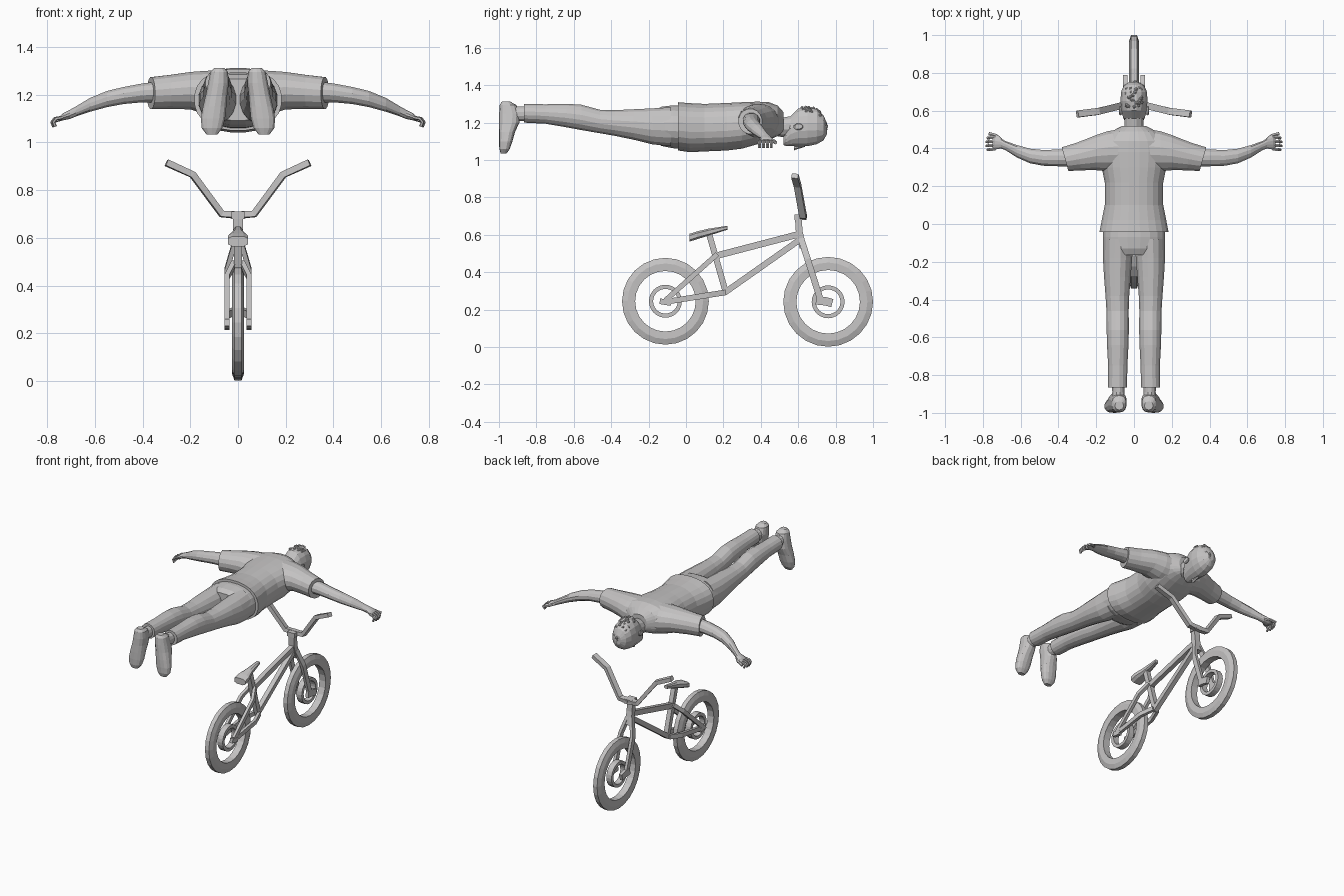
import bpy, bmesh, math, random
from mathutils import Vector

random.seed(4)
grey = bpy.data.materials.new("light_grey")
grey.diffuse_color = (0.56, 0.55, 0.55, 1)


def finish(name, bm, mirror=False):
    bmesh.ops.recalc_face_normals(bm, faces=bm.faces)
    me = bpy.data.meshes.new(name)
    bm.to_mesh(me)
    bm.free()
    me.materials.append(grey)
    ob = bpy.data.objects.new(name, me)
    bpy.context.collection.objects.link(ob)
    if mirror:
        mod = ob.modifiers.new("mirror", 'MIRROR')
        mod.use_mirror_merge = False
    return ob


def skin(bm, loops, cap=True, closed=False):
    rows = [[bm.verts.new(p) for p in loop] for loop in loops]
    n = len(rows[0])
    pairs = list(zip(rows, rows[1:])) + ([(rows[-1], rows[0])] if closed else [])
    for r, s in pairs:
        for i in range(n):
            j = (i + 1) % n
            bm.faces.new((r[i], r[j], s[j], s[i]))
    if cap and not closed:
        bm.faces.new(rows[0])
        bm.faces.new(rows[-1])


def loft(name, axis, rings, mirror=False, sides=16, power=2.0):
    """Rings (t, u, v, half_u, half_v, skew) stacked along an axis."""
    loops = []
    for t, u, v, a, b, *skew in rings:
        loop = []
        for i in range(sides):
            ang = 2 * math.pi * (i + 0.5) / sides
            c, s = math.cos(ang), math.sin(ang)
            pu = math.copysign(abs(c) ** (2 / power), c)
            pv = math.copysign(abs(s) ** (2 / power), s)
            p = [u + a * pu, v + b * pv]
            p.insert(axis, t + (skew[0] * pu if skew else 0))
            loop.append(p)
        loops.append(loop)
    bm = bmesh.new()
    skin(bm, loops)
    return finish(name, bm, mirror)


def sweep(bm, pts, w, h, side=(1, 0, 0), sides=4):
    """Sweep a bar along points; w lies along the side vector."""
    pts = [Vector(p) for p in pts]
    loops = []
    for i, p in enumerate(pts):
        d0 = (p - pts[i - 1]).normalized() if i else (pts[1] - p).normalized()
        d1 = (pts[i + 1] - p).normalized() if i < len(pts) - 1 else d0
        tan = (d0 + d1).normalized()
        up = tan.cross(Vector(side)).normalized()
        sd = up.cross(tan).normalized()
        k = 1 / math.cos(math.pi / sides)
        angs = [2 * math.pi * (j + 0.5) / sides for j in range(sides)]
        loops.append([p + sd * (math.cos(a) * w / 2 * k) + up * (math.sin(a) * h / 2 * k)
                      for a in angs])
    skin(bm, loops)


def bar(name, pts, w, h, side=(1, 0, 0), mirror=False):
    bm = bmesh.new()
    sweep(bm, pts, w, h, side)
    return finish(name, bm, mirror)


def wheel_ring(name, y, z, profile, segs=24):
    """Revolve an (x, radius) profile around the axle."""
    loops = []
    for i in range(segs):
        a = 2 * math.pi * i / segs
        loops.append([(x, y + r * math.cos(a), z + r * math.sin(a)) for x, r in profile])
    bm = bmesh.new()
    skin(bm, loops, closed=True)
    return finish(name, bm)


# Wheels: tyre and hub ring
for label, y, z, R in (("rear", -0.11, 0.245, 0.232), ("front", 0.76, 0.242, 0.24)):
    wheel_ring(label + "_tyre", y, z, [(-.015, R), (.015, R), (.026, R - .03),
               (.024, R - .07), (-.024, R - .07), (-.026, R - .03)])
    wheel_ring(label + "_hub_ring", y, z, [(-.02, .088), (.02, .088), (.02, .066), (-.02, .066)])

# Bike frame
bar("seat_tube", [(0, .125, .60), (0, .215, .285)], .032, .032)
bar("top_tube", [(0, .15, .485), (0, .61, .605)], .03, .035)
bar("down_tube", [(0, .205, .29), (0, .61, .575)], .032, .032)
bar("seat_stay", [(.016, .165, .495), (.046, .10, .437), (.046, -.11, .25)], .02, .027, mirror=True)
bar("chain_stay", [(.016, .21, .292), (.046, .12, .278), (.046, -.12, .24)], .02, .03, mirror=True)
bar("rear_dropout", [(.046, -.14, .245), (.046, -.08, .235)], .022, .03, mirror=True)
bar("head_tube", [(0, .60, .70), (0, .605, .62), (0, .625, .53)], .042, .036)
bar("fork_leg", [(.014, .615, .58), (.046, .65, .47), (.046, .72, .25)], .02, .034, mirror=True)
bar("front_dropout", [(.046, .695, .25), (.046, .745, .245), (.046, .782, .235)], .022, .045, mirror=True)
bar("stem", [(0, .58, .695), (0, .645, .695)], .055, .03)
bar("handlebar", [(0, .628, .695), (.068, .626, .70), (.19, .596, .865), (.30, .582, .915)],
    .036, .027, side=(0, 1, -.15), mirror=True)
loft("saddle", 1, [(.02, 0, .585, .045, .022), (.06, 0, .598, .044, .022),
                   (.12, 0, .614, .026, .02), (.222, 0, .638, .014, .011)], sides=8, power=3)

# Shirt body and sleeves
loft("shirt", 1, [(-.042, 0, 1.18, .184, .13), (.02, 0, 1.173, .172, .132),
                  (.10, 0, 1.173, .156, .128), (.22, 0, 1.178, .156, .128),
                  (.30, 0, 1.185, .172, .125), (.38, 0, 1.198, .178, .115),
                  (.44, 0, 1.208, .165, .103), (.49, 0, 1.21, .12, .082),
                  (.52, 0, 1.20, .062, .058)], sides=24, power=2.3)
loft("sleeve", 0, [(.07, .39, 1.205, .115, .10), (.14, .385, 1.21, .108, .092),
                   (.20, .378, 1.217, .095, .080), (.29, .358, 1.212, .075, .072, .01),
                   (.365, .343, 1.207, .064, .068, .018)], mirror=True)

# Arms, palms and fingers
loft("arm", 0, [(.33, .35, 1.212, .048, .045), (.40, .35, 1.208, .046, .041),
                (.48, .35, 1.197, .043, .037), (.55, .36, 1.182, .040, .035),
                (.62, .385, 1.158, .034, .030), (.68, .415, 1.13, .025, .022),
                (.705, .427, 1.118, .028, .02), (.735, .431, 1.107, .038, .015),
                (.748, .431, 1.10, .034, .010)], mirror=True, sides=12)
bm = bmesh.new()
for i in range(4):
    y = .397 + .021 * i
    reach = .006 if i in (1, 2) else 0
    sweep(bm, [(.735, y, 1.105), (.762 + reach, y - .003, 1.10),
               (.774 + reach, y - .004, 1.085), (.766 + reach, y - .004, 1.066)],
          .015, .013, side=(0, 1, 0), sides=6)
sweep(bm, [(.70, .44, 1.113), (.73, .468, 1.103), (.768, .478, 1.092)],
      .017, .015, side=(0, 1, 0), sides=6)
finish("fingers", bm, mirror=True)

# Trousers: hips and legs
loft("hips", 1, [(.0, 0, 1.175, .166, .118), (-.07, 0, 1.178, .167, .116),
                 (-.13, 0, 1.18, .165, .106), (-.165, 0, 1.18, .155, .088)], sides=20, power=2.3)
loft("leg", 1, [(-.08, .085, 1.178, .080, .106), (-.18, .087, 1.180, .079, .098),
                (-.28, .088, 1.190, .072, .083), (-.38, .088, 1.198, .064, .070),
                (-.46, .087, 1.206, .060, .064), (-.56, .086, 1.228, .060, .069),
                (-.64, .086, 1.238, .058, .064), (-.75, .086, 1.246, .052, .053),
                (-.865, .087, 1.25, .051, .051)], mirror=True)
loft("ankle", 1, [(-.82, .085, 1.247, .034, .040), (-.89, .083, 1.247, .033, .040),
                  (-.95, .083, 1.245, .038, .048)], mirror=True, sides=12)

# Shoes, toes pointing down
loft("shoe", 2, [(1.312, .078, -.962, .022, .022), (1.295, .079, -.952, .038, .044),
                 (1.25, .082, -.944, .044, .055), (1.20, .090, -.945, .046, .054),
                 (1.15, .098, -.957, .050, .043), (1.10, .105, -.964, .052, .036),
                 (1.06, .109, -.970, .044, .028), (1.034, .109, -.975, .024, .015)],
     mirror=True, sides=14, power=2.4)

# Neck and head, face down
loft("neck", 1, [(.46, 0, 1.19, .066, .06), (.51, 0, 1.175, .052, .053),
                 (.57, 0, 1.18, .052, .058)], sides=12)
loft("head", 1, [(.522, 0, 1.105, .026, .026), (.535, 0, 1.122, .044, .048),
                 (.56, 0, 1.155, .058, .082), (.60, 0, 1.174, .067, .103),
                 (.65, 0, 1.178, .073, .106), (.70, 0, 1.178, .070, .095),
                 (.735, 0, 1.172, .054, .068), (.753, 0, 1.168, .024, .032)])
loft("nose", 1, [(.578, 0, 1.068, .015, .016), (.595, 0, 1.072, .011, .014),
                 (.635, 0, 1.078, .006, .008)], sides=6)
loft("ear", 0, [(.058, .60, 1.175, .02, .014), (.074, .60, 1.178, .027, .019),
                (.079, .602, 1.18, .022, .014)], mirror=True, sides=8)

# Curly hair over the crown and back of the head
bm = bmesh.new()
for i in range(150):
    az = random.uniform(0, 2 * math.pi)
    up = random.uniform(-.9, 1)
    rad = math.sqrt(1 - up * up)
    d = Vector((rad * math.cos(az), rad * math.sin(az), up))
    if d.y + .75 * d.z < .35:
        continue
    verts = bmesh.ops.create_icosphere(bm, subdivisions=1, radius=random.uniform(.007, .012))["verts"]
    bmesh.ops.translate(bm, verts=verts, vec=Vector((d.x * .071, .645 + d.y * .106, 1.178 + d.z * .104)))
finish("hair_curls", bm)
